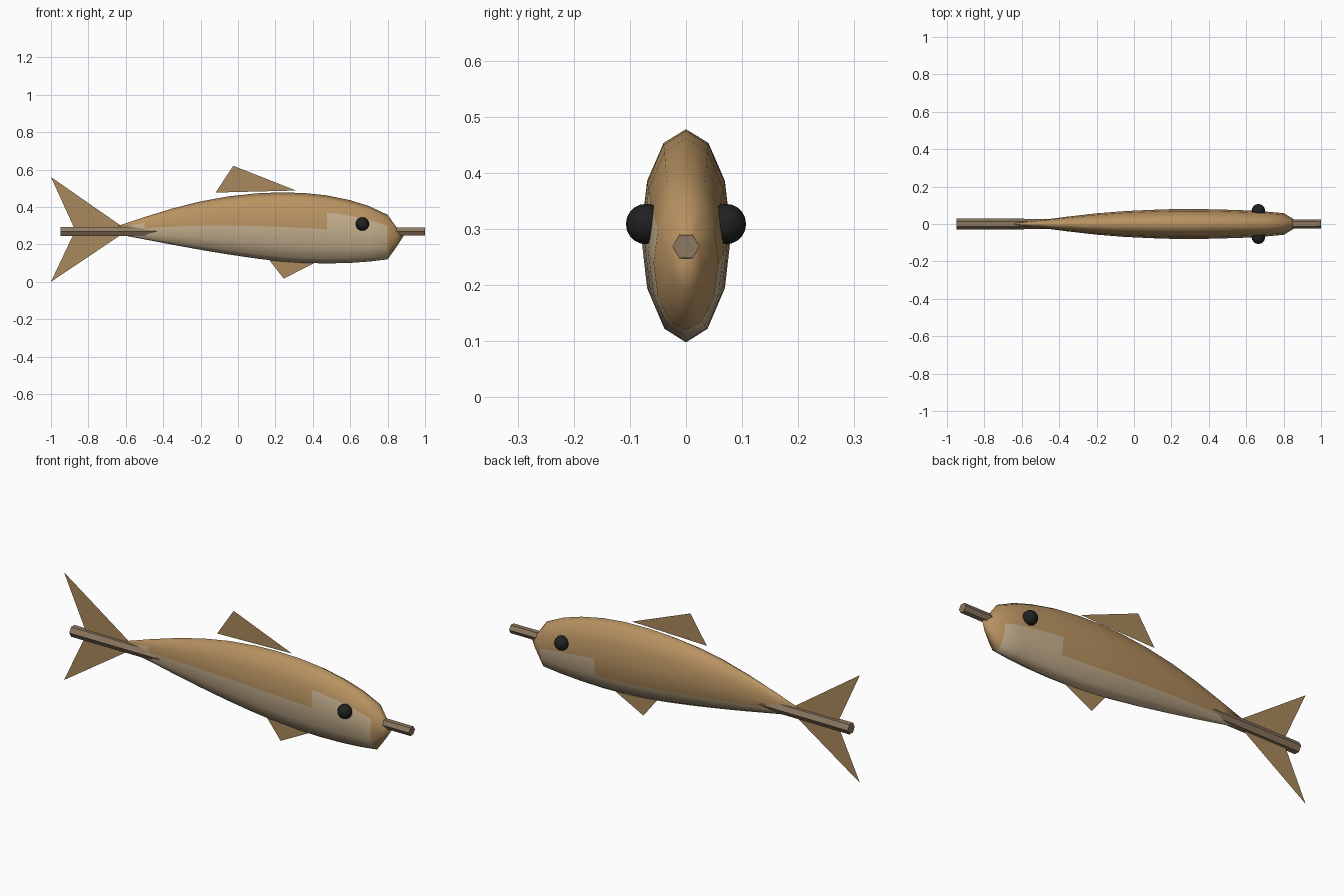
import bpy, bmesh, math
from mathutils import Vector

if "Cube" in bpy.data.objects:
    bpy.data.objects.remove(bpy.data.objects["Cube"])


def material(name, rgb):
    m = bpy.data.materials.new(name)
    m.diffuse_color = (*rgb, 1)
    m.use_nodes = True
    m.node_tree.nodes["Principled BSDF"].inputs["Base Color"].default_value = m.diffuse_color
    return m


BROWN = material("brown", (0.48, 0.29, 0.12))
PALE = material("pale", (0.56, 0.43, 0.27))
FIN = material("fin", (0.40, 0.25, 0.11))
WOOD = material("wood", (0.27, 0.19, 0.12))
BLACK = material("black", (0.015, 0.015, 0.015))


def finish(name, bm, mats, smooth=False):
    me = bpy.data.meshes.new(name)
    for f in bm.faces:
        f.smooth = smooth
    bm.to_mesh(me)
    bm.free()
    for m in mats:
        me.materials.append(m)
    ob = bpy.data.objects.new(name, me)
    bpy.context.collection.objects.link(ob)
    return ob


# Body stations: x, top z, bottom z, half width
SIDES = 12
stations = [
    (-0.64, 0.299, 0.253, 0.005), (-0.5, 0.346, 0.227, 0.021),
    (-0.35, 0.392, 0.198, 0.040), (-0.2, 0.430, 0.171, 0.057),
    (-0.05, 0.457, 0.146, 0.069), (0.1, 0.473, 0.124, 0.076),
    (0.22, 0.478, 0.110, 0.080), (0.35, 0.475, 0.101, 0.080),
    (0.475, 0.462, 0.098, 0.077), (0.6, 0.436, 0.101, 0.073),
    (0.7, 0.405, 0.108, 0.067), (0.8, 0.358, 0.120, 0.058),
    (0.85, 0.288, 0.190, 0.028),
]
bm = bmesh.new()
rings = []
for x, top, bot, w in stations:
    c, h = (top + bot) / 2, (top - bot) / 2
    rings.append([bm.verts.new((x, w * math.cos(2 * math.pi * k / SIDES),
                                c + h * math.sin(2 * math.pi * k / SIDES)))
                  for k in range(SIDES)])
for i in range(len(rings) - 1):
    mid = (stations[i][0] + stations[i + 1][0]) / 2
    # The pale belly rises one strip at the head and at the tail root
    wide = mid < -0.5 or 0.475 < mid < 0.8
    for k in range(SIDES):
        j = (k + 1) % SIDES
        f = bm.faces.new((rings[i][k], rings[i][j], rings[i + 1][j], rings[i + 1][k]))
        pale = 5 <= k <= 11 if wide else 6 <= k <= 10
        f.material_index = 1 if pale and mid < 0.8 else 0
nose = bm.verts.new((0.885, 0, 0.245))
for k in range(SIDES):
    bm.faces.new((rings[-1][k], rings[-1][(k + 1) % SIDES], nose))
bm.faces.new(rings[0])
bmesh.ops.recalc_face_normals(bm, faces=bm.faces)
finish("body", bm, [BROWN, PALE], True)


# Flat fins in the middle plane
def fin(name, points):
    bm = bmesh.new()
    bm.faces.new([bm.verts.new((x, 0, z)) for x, z in points])
    bmesh.ops.triangulate(bm, faces=bm.faces)
    finish(name, bm, [FIN])


fin("dorsal_fin", [(-0.12, 0.477), (0.31, 0.488), (-0.025, 0.62)])
fin("belly_fin", [(0.16, 0.125), (0.245, 0.017), (0.43, 0.112)])
fin("tail_upper", [(-1, 0.56), (-0.87, 0.275), (-0.59, 0.275)])
fin("tail_lower", [(-1, 0.0), (-0.59, 0.275), (-0.87, 0.275)])

# Tapered six-sided stick running through the fish
bm = bmesh.new()
ends = [[bm.verts.new((x, r * math.cos(k * math.pi / 3), 0.269 + r * math.sin(k * math.pi / 3)))
         for k in range(6)] for x, r in ((-0.95, 0.029), (1.0, 0.024))]
for k in range(6):
    j = (k + 1) % 6
    bm.faces.new((ends[0][k], ends[0][j], ends[1][j], ends[1][k]))
for e in ends:
    bm.faces.new(e)
bmesh.ops.recalc_face_normals(bm, faces=bm.faces)
finish("stick", bm, [WOOD])

# Eyes
for name, side in (("eye_front", -1), ("eye_back", 1)):
    bm = bmesh.new()
    bmesh.ops.create_uvsphere(bm, u_segments=16, v_segments=10, radius=0.036)
    bmesh.ops.translate(bm, verts=bm.verts, vec=Vector((0.665, side * 0.071, 0.309)))
    finish(name, bm, [BLACK], True)
